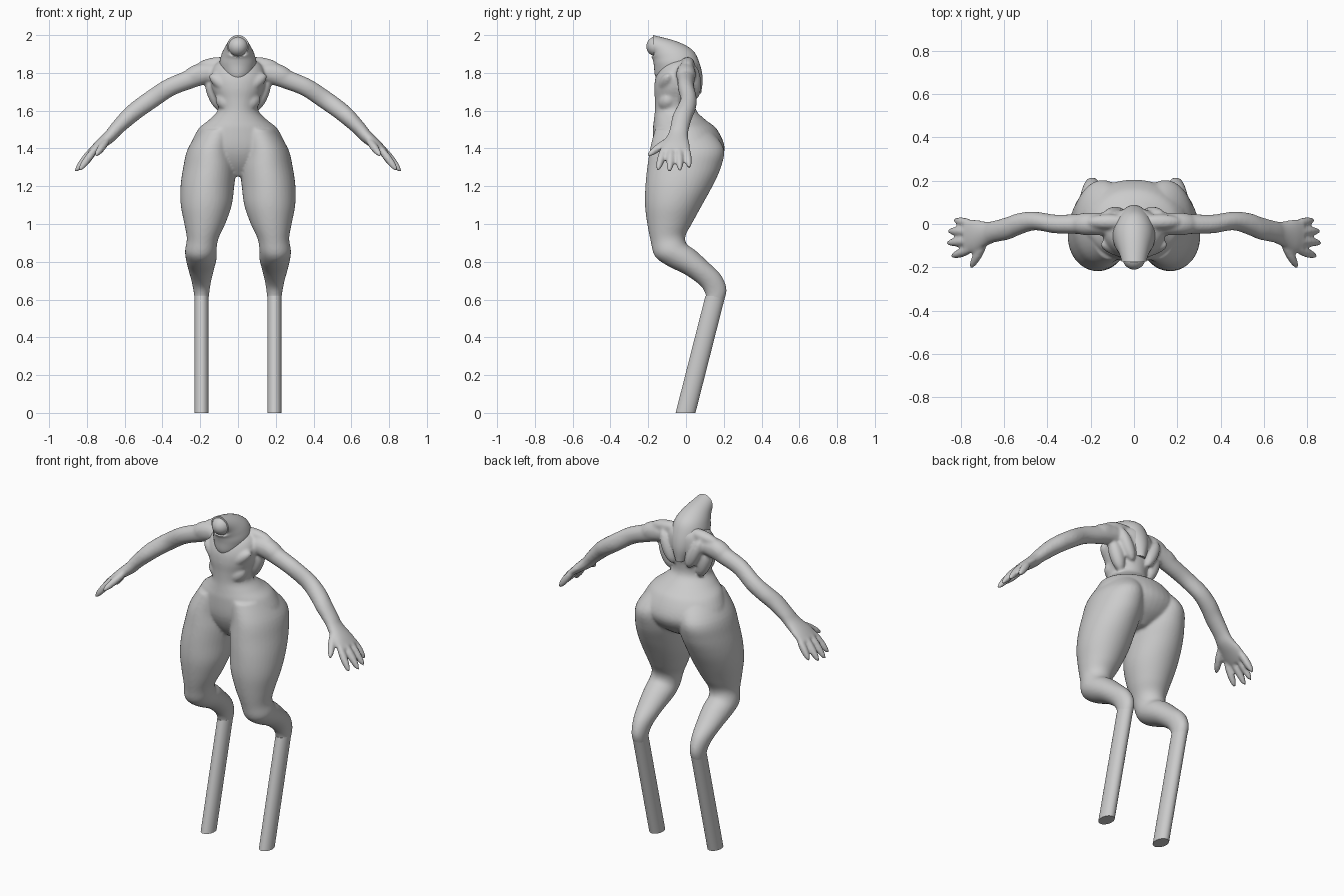
import bpy
import bmesh
import math
from mathutils import Vector, Matrix

if "Cube" in bpy.data.objects:
    bpy.data.objects.remove(bpy.data.objects["Cube"], do_unlink=True)

clay = bpy.data.materials.new("plain grey")
clay.use_nodes = True
clay.diffuse_color = (0.6, 0.6, 0.6, 1)
clay.node_tree.nodes["Principled BSDF"].inputs["Base Color"].default_value = clay.diffuse_color


def spline(rows, steps):
    """Resample the section rows with a smooth curve through every row."""
    result = []
    for i in range(len(rows) - 1):
        before, start = rows[max(i - 1, 0)], rows[i]
        end, after = rows[i + 1], rows[min(i + 2, len(rows) - 1)]
        for k in range(steps):
            t = k / steps
            result.append([
                b + t * ((c - a) / 2 + t * ((a - 2.5 * b + 2 * c - d / 2)
                                            + t * (1.5 * (b - c) + (d - a) / 2)))
                for a, b, c, d in zip(before, start, end, after)])
    return result + [rows[-1]]


def loft(bm, rows, axis="x", side=1, steps=5, segments=40):
    """Skin elliptical sections: (centre, half width, edge u, v, opposite edge u, v)."""
    rings = []
    for centre, half, u_a, v_a, u_b, v_b in spline(rows, steps):
        ring = []
        for k in range(segments):
            angle = math.tau * k / segments
            across = centre + half * math.sin(angle)
            mix = (1 - math.cos(angle)) / 2
            u, v = u_a + (u_b - u_a) * mix, v_a + (v_b - v_a) * mix
            point = (across, u, v) if axis == "x" else (u, across, v)
            ring.append(bm.verts.new((point[0] * side, point[1], point[2])))
        rings.append(ring)
    for low, high in zip(rings, rings[1:]):
        for k in range(segments):
            n = (k + 1) % segments
            bm.faces.new((low[k], low[n], high[n], high[k]))
    bm.faces.new(rings[0])
    bm.faces.new(rings[-1])


def blob(bm, start, end, radius, side=1):
    """Ellipsoid stretched from one point to another."""
    a, b = [Vector((p[0] * side, p[1], p[2])) for p in (start, end)]
    turn = (b - a).to_track_quat("Z", "Y").to_matrix().to_4x4()
    size = Matrix.Diagonal((radius, radius, (b - a).length / 2, 1))
    bmesh.ops.create_uvsphere(bm, u_segments=24, v_segments=16, radius=1,
                              matrix=Matrix.Translation((a + b) / 2) @ turn @ size)


def finish(bm, name):
    bmesh.ops.recalc_face_normals(bm, faces=bm.faces)
    mesh = bpy.data.meshes.new(name)
    bm.to_mesh(mesh)
    bm.free()
    mesh.materials.append(clay)
    obj = bpy.data.objects.new(name, mesh)
    bpy.context.collection.objects.link(obj)
    bpy.ops.object.select_all(action="DESELECT")
    obj.select_set(True)
    bpy.context.view_layer.objects.active = obj
    bpy.ops.object.shade_smooth_by_angle(angle=math.radians(40))
    return obj


# Sections of hips and trunk, front edge to back edge
trunk = [
    (0, .05, -.09, 1.25, .08, 1.26), (0, .19, -.14, 1.32, .165, 1.32),
    (0, .25, -.17, 1.4, .205, 1.4), (0, .212, -.175, 1.5, .165, 1.5),
    (0, .155, -.17, 1.55, .105, 1.55), (0, .108, -.165, 1.6, .055, 1.6),
    (0, .115, -.165, 1.66, .05, 1.66), (0, .138, -.168, 1.72, .065, 1.72),
    (0, .145, -.16, 1.78, .075, 1.78), (0, .125, -.13, 1.84, .07, 1.84),
    (0, .07, -.08, 1.88, .05, 1.88)]

# Thigh, knee and calf
leg = [
    (.1, .1, -.165, 1.5, .13, 1.5), (.14, .125, -.19, 1.4, .2, 1.4),
    (.15, .14, -.205, 1.3, .185, 1.3), (.162, .142, -.215, 1.2, .14, 1.2),
    (.168, .135, -.217, 1.1, .085, 1.1), (.176, .108, -.205, 1, .03, 1),
    (.187, .084, -.187, .91, -.002, .94), (.197, .083, -.165, .83, .003, .895),
    (.195, .082, -.1, .78, .05, .86), (.195, .069, 0, .73, .115, .8),
    (.194, .052, .08, .67, .185, .73), (.193, .041, .105, .62, .215, .655),
    (.193, .037, .1, .595, .2, .59)]

# Shoulder to knuckles, upper edge to lower edge
arm = [
    (0, .05, .08, 1.85, .1, 1.75), (0, .052, .19, 1.852, .17, 1.74),
    (0, .046, .275, 1.812, .25, 1.715), (0, .043, .385, 1.765, .34, 1.68),
    (.014, .043, .485, 1.7, .43, 1.62), (0, .05, .56, 1.645, .5, 1.572),
    (-.02, .052, .61, 1.6, .555, 1.53), (-.035, .05, .67, 1.53, .62, 1.475),
    (-.045, .056, .7, 1.49, .66, 1.435), (-.055, .076, .755, 1.435, .72, 1.395),
    (-.055, .076, .79, 1.395, .765, 1.365)]

# Fingers and thumb: root to tip
fingers = [
    ((.74, .0, 1.42), (.83, .018, 1.295)), ((.75, -.037, 1.42), (.858, -.032, 1.28)),
    ((.75, -.077, 1.42), (.863, -.088, 1.275)), ((.74, -.112, 1.42), (.842, -.15, 1.282)),
    ((.68, -.07, 1.46), (.755, -.205, 1.36))]

# Muscles: start, end, thickness
muscles = [
    ((.01, -.13, 1.69), (.15, -.09, 1.79), .036),   # chest
    ((.02, -.12, 1.61), (.11, -.08, 1.68), .045),   # rib arch
    ((.13, 0, 1.83), (.3, 0, 1.755), .052),         # shoulder
    ((.02, .01, 1.86), (.22, .01, 1.835), .035),    # shoulder ridge
    ((.05, .05, 1.66), (.13, .04, 1.84), .035),     # shoulder blade
    ((.09, .0, 1.6), (.16, .0, 1.79), .04)]         # flank

# Body fused into one smooth skin
bm = bmesh.new()
loft(bm, trunk)
for side in (1, -1):
    loft(bm, leg, "x", side)
    loft(bm, arm, "y", side)
    for root, tip in fingers:
        blob(bm, root, tip, .021, side)
    for start, end, thickness in muscles:
        blob(bm, start, end, thickness, side)
body = finish(bm, "body")
skin = body.modifiers.new("fuse", "REMESH")
skin.mode = "VOXEL"
skin.voxel_size = .008
skin.use_smooth_shade = True
soften = body.modifiers.new("soften", "SMOOTH")
soften.factor = .5
soften.iterations = 6

# Straight lower legs with flat ends
pole = [(.193, .038, -.055, 0, .05, 0), (.193, .038, .103, .62, .208, .62)]
for side, label in ((1, "left"), (-1, "right")):
    bm = bmesh.new()
    loft(bm, pole, "x", side, steps=1)
    finish(bm, label + "_lower_leg")

# Neck bending forward out of the shoulders
neck = [
    (0, .05, -.15, 1.755, .08, 1.69), (0, .085, -.165, 1.79, .088, 1.77),
    (0, .098, -.17, 1.84, .072, 1.85), (0, .088, -.176, 1.87, .035, 1.92),
    (0, .072, -.182, 1.885, -.05, 1.967), (0, .057, -.168, 1.888, -.175, 2)]
bm = bmesh.new()
loft(bm, neck)
finish(bm, "neck")

# Rounded joint in the open end of the neck
bm = bmesh.new()
blob(bm, (0, -.1, 1.94), (0, -.21, 1.94), .053)
finish(bm, "neck_joint")
